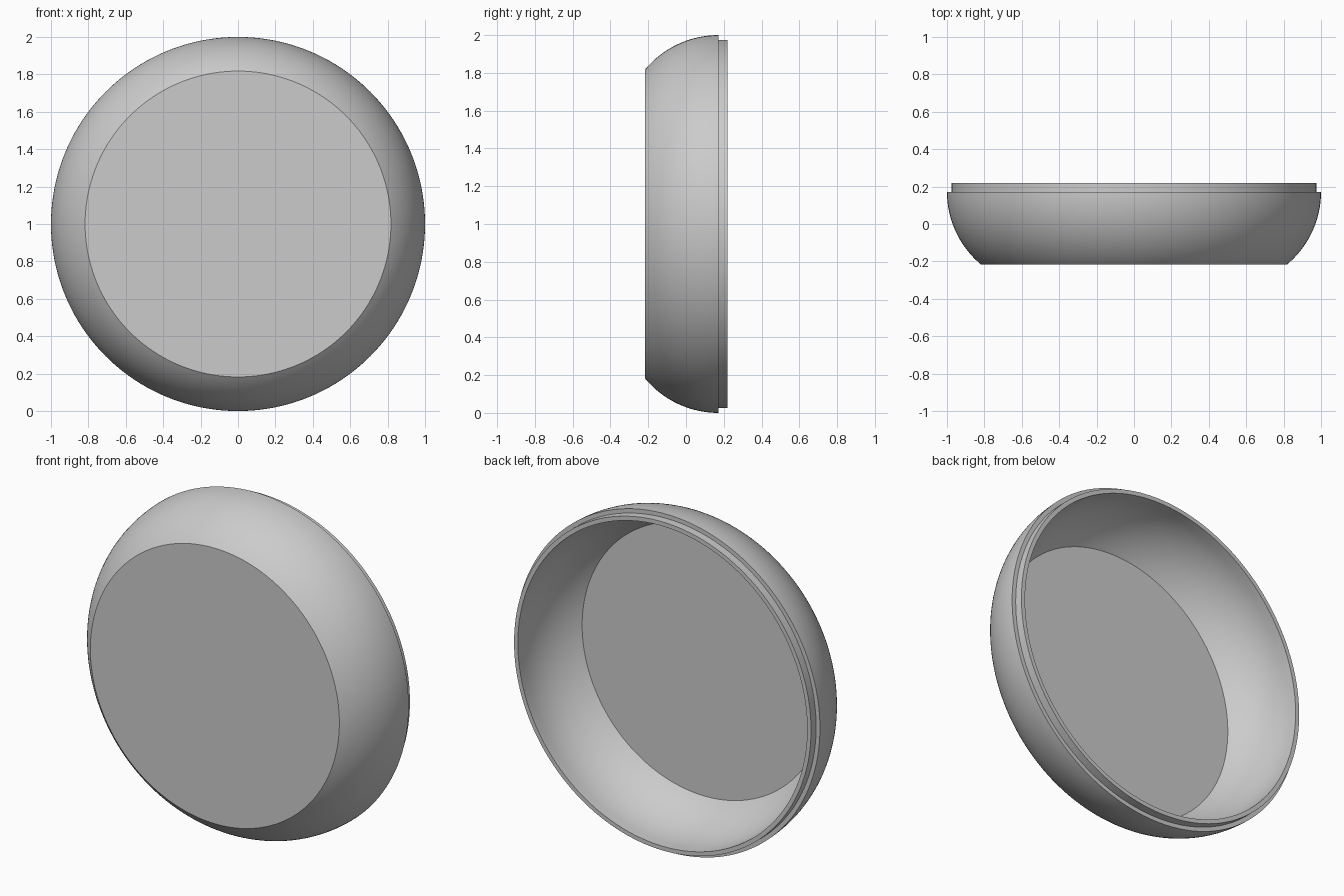
import bpy, bmesh, math
from mathutils import Vector, Matrix

cube = bpy.data.objects.get("Cube")
if cube:
    bpy.data.objects.remove(cube, do_unlink=True)

FRONT, SHOULDER, RIM = -0.217, 0.172, 0.22
THICK = 0.05          # shell thickness
ARC = 0.506           # radius of the curved side
ARC_CENTRE = 1 - ARC
SEGMENTS, ARC_STEPS = 160, 20


def side_arc(radius, front):
    """Curved side as (radius, y) points, from the flat disc to the shoulder."""
    sweep = math.asin((SHOULDER - front) / radius)
    angles = [sweep * (1 - i / ARC_STEPS) for i in range(ARC_STEPS + 1)]
    return [(ARC_CENTRE + radius * math.cos(a), SHOULDER - radius * math.sin(a))
            for a in angles]


# Cross-section: outer side, stepped lip, inner side
outer = side_arc(ARC, FRONT)
inner = side_arc(ARC - THICK, FRONT + THICK)
lip = [(0.975, SHOULDER), (0.975, RIM), (1 - THICK, RIM)]
profile = [(0, FRONT)] + outer + lip + inner[::-1] + [(0, FRONT + THICK)]

# Spin the cross-section about the front-to-back axis
bm = bmesh.new()
verts = [bm.verts.new((r, y, 0)) for r, y in profile]
edges = [bm.edges.new(pair) for pair in zip(verts, verts[1:])]
bmesh.ops.spin(bm, geom=verts + edges, cent=(0, 0, 0), axis=(0, 1, 0),
               angle=math.tau, steps=SEGMENTS, use_duplicate=False)
bmesh.ops.remove_doubles(bm, verts=bm.verts, dist=0.0002)
bmesh.ops.recalc_face_normals(bm, faces=bm.faces)
bmesh.ops.transform(bm, matrix=Matrix.Translation(Vector((0, 0, 1))), verts=bm.verts)

mesh = bpy.data.meshes.new("round_shell")
bm.to_mesh(mesh)
bm.free()
shell = bpy.data.objects.new("round_shell", mesh)
bpy.context.collection.objects.link(shell)

# Plain grey
grey = bpy.data.materials.new("light_grey")
grey.use_nodes = True
colour = (0.6, 0.6, 0.6, 1)
grey.diffuse_color = colour
grey.node_tree.nodes["Principled BSDF"].inputs["Base Color"].default_value = colour
mesh.materials.append(grey)

# Smooth curves with sharp rims
bpy.ops.object.select_all(action='DESELECT')
shell.select_set(True)
bpy.context.view_layer.objects.active = shell
bpy.ops.object.shade_smooth_by_angle(angle=math.radians(30))
